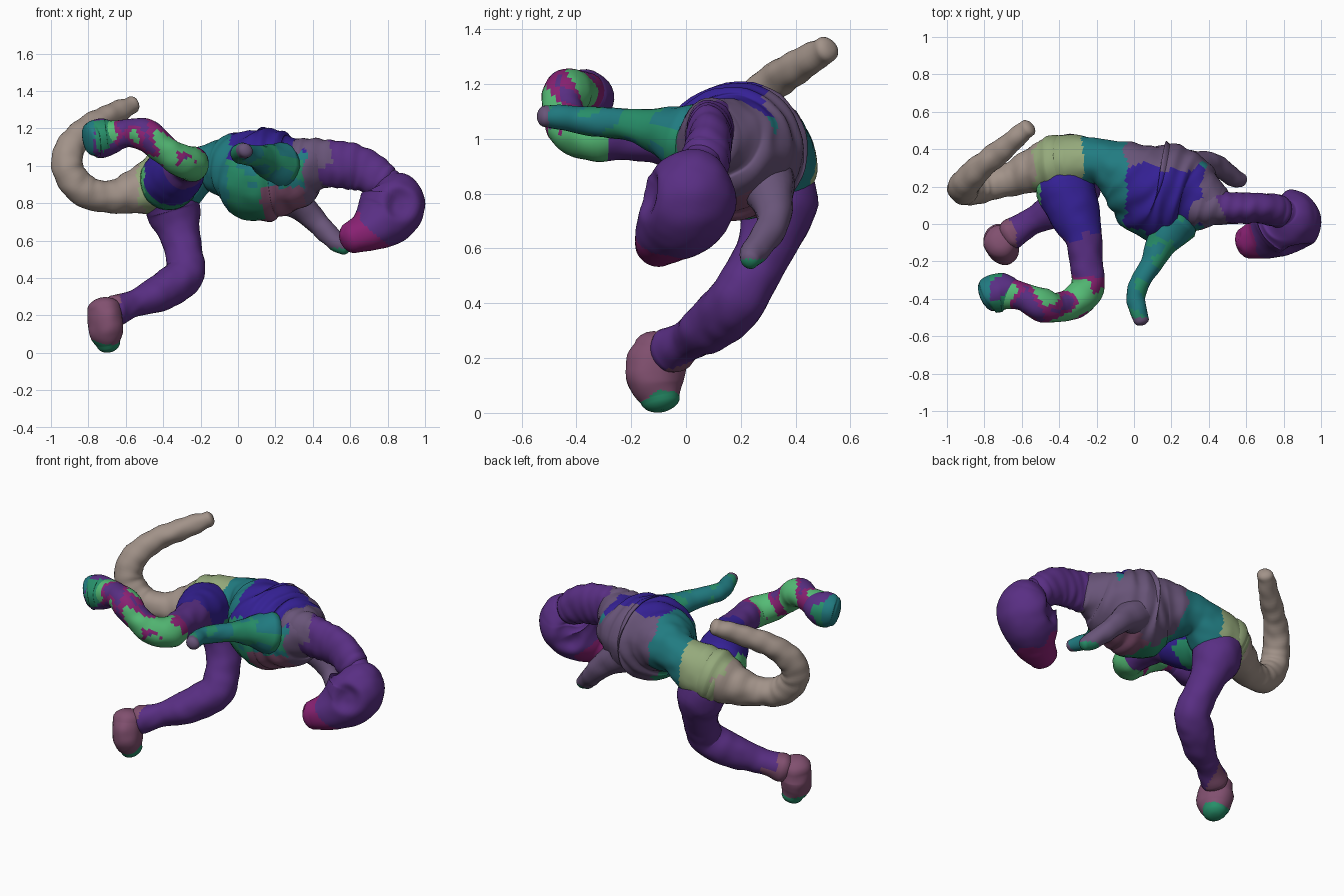
import bpy, bmesh, math
from mathutils import Vector, noise

if "Cube" in bpy.data.objects:
    bpy.data.objects.remove(bpy.data.objects["Cube"])

PALETTE = {
    "purple": (.10, .028, .23), "blue": (.035, .015, .30), "teal": (.015, .20, .22),
    "green": (.09, .50, .18), "grey_purple": (.14, .09, .19), "mauve": (.22, .08, .16),
    "magenta": (.25, .015, .17), "beige": (.36, .29, .25), "pale_green": (.30, .40, .20),
    "sea": (.02, .27, .14),
}
NAMES = list(PALETTE)
MATS = []
for n, c in PALETTE.items():
    m = bpy.data.materials.new(n)
    m.diffuse_color = (*c, 1)
    m.use_nodes = True
    m.node_tree.nodes["Principled BSDF"].inputs["Base Color"].default_value = m.diffuse_color
    MATS.append(m)


def catmull(pts, steps):
    """Smooth path through (x, y, z, side radius, up radius) points."""
    pts = [Vector(p if len(p) == 5 else (*p, p[3])) for p in pts]
    out = []
    for i in range(len(pts) - 1):
        p0, p1, p2 = pts[max(i - 1, 0)], pts[i], pts[i + 1]
        p3 = pts[min(i + 2, len(pts) - 1)]
        for s in range(steps):
            t = s / steps
            out.append(p1 + (p2 - p0) * (t / 2)
                       + (p0 * 2 - p1 * 5 + p2 * 4 - p3) * (t * t / 2)
                       + (p1 * 3 - p0 - p2 * 3 + p3) * (t ** 3 / 2))
    return out + [pts[-1]]


def tube(name, pts, colour, segs=28, steps=9, cap=.7, ripple=None, dents=(), rough=.007):
    """Round-capped organic tube; ripple(u, angle) scales radius, dents push inwards."""
    path = catmull(pts, steps)
    pos = [Vector(p[:3]) for p in path]
    rings, up, n = [], Vector((0, 0, 1)), len(path)
    for i, p in enumerate(path):
        t = (pos[min(i + 1, n - 1)] - pos[max(i - 1, 0)]).normalized()
        up = up - t * up.dot(t)
        if up.length < .05:
            up = t.orthogonal()
        up.normalize()
        side = t.cross(up)
        ring = (pos[i], side * p[3], up * p[4], i)
        extra = [(pos[i] + t * sgn * cap * p[3] * math.sin(a), side * p[3] * math.cos(a),
                  up * p[4] * math.cos(a), i)
                 for sgn, a in [((-1 if i == 0 else 1), k * math.pi / 10) for k in range(1, 5)]]
        if i == 0:
            rings += extra[::-1] + [ring]
        elif i == n - 1:
            rings += [ring] + extra
        else:
            rings.append(ring)
    bm = bmesh.new()
    grid = []
    for c, sv, uv, i in rings:
        row = []
        for k in range(segs):
            a = 2 * math.pi * k / segs
            f = ripple(i / (n - 1), a) if ripple else 1
            d = (sv * math.cos(a) + uv * math.sin(a)) * f
            co = c + d
            co += d.normalized() * rough * noise.noise(co * 14)
            for centre, radius, push in dents:
                centre = Vector(centre)
                g = math.exp(-((co - centre).length / radius) ** 4)
                co -= d.normalized() * push * g
            row.append(bm.verts.new(co))
        grid.append(row)
    for r0, r1 in zip(grid, grid[1:]):
        for k in range(segs):
            j = (k + 1) % segs
            bm.faces.new((r0[k], r0[j], r1[j], r1[k]))
    bm.faces.new(grid[0][::-1])
    bm.faces.new(grid[-1])
    bmesh.ops.recalc_face_normals(bm, faces=bm.faces)
    for f in bm.faces:
        f.smooth = True
        c = f.calc_center_median()
        f.material_index = NAMES.index(colour(c, noise.noise(c * 9)))
    me = bpy.data.meshes.new(name)
    bm.to_mesh(me)
    bm.free()
    for m in MATS:
        me.materials.append(m)
    ob = bpy.data.objects.new(name, me)
    bpy.context.collection.objects.link(ob)
    return ob


def torso_colour(c, n):
    x, y, z = c.x + n * .04, c.y + n * .05, c.z + n * .05
    if x < -.28:
        return "pale_green" if y > .22 else "sea"
    if x < -.04:
        return "teal"
    if y > .3 or x > .36:
        return "grey_purple"
    if z < .88:
        return "mauve" if x > .13 else "sea"
    return "blue" if z > 1.06 else ("sea" if n > .05 else "teal")


def ribs(u, a):
    fade = max(0, math.sin(math.pi * min(1, max(0, (u - .22) / .7)))) ** .5
    return 1 + .022 * fade * math.sin(u * 72 + 3 * math.cos(a))


def wrinkles(count, amount):
    return lambda u, a: 1 + amount * math.sin(u * count * 2 * math.pi + math.sin(a * 2))


# ribcage, waist and hips
tube("torso", [(-.45, .30, .88, .16, .16), (-.32, .33, .92, .15, .17), (-.19, .335, .98, .12, .125),
               (-.08, .29, .99, .165, .16), (0, .24, .985, .21, .2), (.1, .185, .955, .265, .25),
               (.2, .17, .96, .255, .235), (.3, .15, .97, .22, .2), (.38, .12, 1.0, .165, .15),
               (.46, .1, 1.01, .1, .125)], torso_colour, segs=48, steps=14, cap=.4, ripple=ribs)

# neck
tube("neck", [(.34, .11, 1.02, .13, .13), (.45, .09, 1.015, .095, .13), (.56, .085, 1.005, .085, .125),
              (.67, .085, .98, .08, .115), (.77, .07, .92, .09, .1)],
     lambda c, n: "grey_purple" if c.x + n * .1 < .46 else "purple", ripple=wrinkles(7, .022))

# skull with eye sockets, nostrils and mouth corner
tube("head", [(.80, .06, .925, .07), (.825, .04, .87, .14), (.825, .015, .79, .172, .18),
              (.77, -.02, .71, .155, .165), (.69, -.07, .65, .11, .125), (.61, -.1, .615, .085, .09)],
     lambda c, n: "magenta" if c.x + c.z + n * .12 < 1.36 else "purple", segs=56, steps=12, cap=.75,
     dents=[((.87, -.14, .8), .075, .05), ((.75, .13, .76), .075, .05),
            ((.55, -.15, .66), .022, .015), ((.55, -.06, .67), .022, .015)], rough=.004)

# curled tail
tube("tail", [(-.42, .31, .9, .17), (-.55, .28, .86, .12), (-.69, .23, .835, .085), (-.82, .195, .865, .085),
              (-.905, .185, .97, .085), (-.9, .22, 1.09, .08), (-.81, .31, 1.2, .068),
              (-.69, .41, 1.265, .062), (-.57, .51, 1.325, .048)],
     lambda c, n: "pale_green" if -.52 < c.x + n * .06 and c.z < 1.1 else "beige", ripple=wrinkles(14, .018))

# arms
tube("front_arm", [(.21, 0, 1.0, .13), (.15, -.1, 1.03, .085), (.1, -.2, 1.05, .062), (.04, -.3, 1.06, .054),
                   (.01, -.38, 1.065, .052), (.02, -.45, 1.075, .046), (.04, -.515, 1.08, .04)],
     lambda c, n: "grey_purple" if c.y < -.5 else ("sea" if n > .08 else "teal"), segs=20, steps=6)
tube("back_arm", [(.24, .28, .86, .12), (.34, .315, .78, .08), (.42, .32, .7, .062), (.48, .29, .64, .055),
                  (.53, .25, .59, .05), (.575, .235, .56, .038)],
     lambda c, n: "sea" if c.z < .56 else "grey_purple", segs=20, steps=6)

# standing leg and its foot
tube("back_leg", [(-.38, .31, .86, .14), (-.345, .335, .76, .145), (-.31, .3, .63, .108), (-.285, .25, .52, .1),
                  (-.285, .19, .42, .105), (-.36, .135, .355, .105), (-.46, .06, .3, .09),
                  (-.55, .01, .265, .072), (-.65, -.05, .23, .085)],
     lambda c, n: "mauve" if c.x + n * .1 < -.62 else "purple")
tube("back_foot", [(-.715, -.1, .235, .085, .095), (-.71, -.11, .17, .088, .115), (-.705, -.105, .1, .086, .1),
                   (-.695, -.095, .05, .065, .075)],
     lambda c, n: "sea" if c.z + n * .06 < .05 else "mauve", cap=.72)


# raised leg and its foot
def mottled(c, n):
    if c.y > -.28 and c.x > -.5:
        if c.y > .1 and c.z < .9:
            return "sea"
        return "blue" if c.y + n * .1 > -.05 else "purple"
    return "green" if n > .1 or c.z + n * .2 < 1.01 else ("magenta" if n > -.15 else "purple")


tube("front_leg", [(-.37, .2, .92, .16), (-.32, .06, .96, .14), (-.27, -.08, 1.0, .1), (-.255, -.22, 1.01, .088),
                   (-.25, -.34, 1.01, .092), (-.32, -.42, 1.035, .085), (-.41, -.445, 1.1, .078),
                   (-.49, -.435, 1.165, .088), (-.59, -.39, 1.175, .075), (-.69, -.37, 1.155, .085)], mottled)
tube("front_foot", [(-.65, -.375, 1.16, .08, .08), (-.70, -.365, 1.15, .1, .1), (-.76, -.375, 1.145, .1, .105),
                    (-.785, -.385, 1.14, .085, .09)],
     lambda c, n: "teal" if c.x < -.77 else ("sea" if n > .15 else "purple"), cap=.4)
